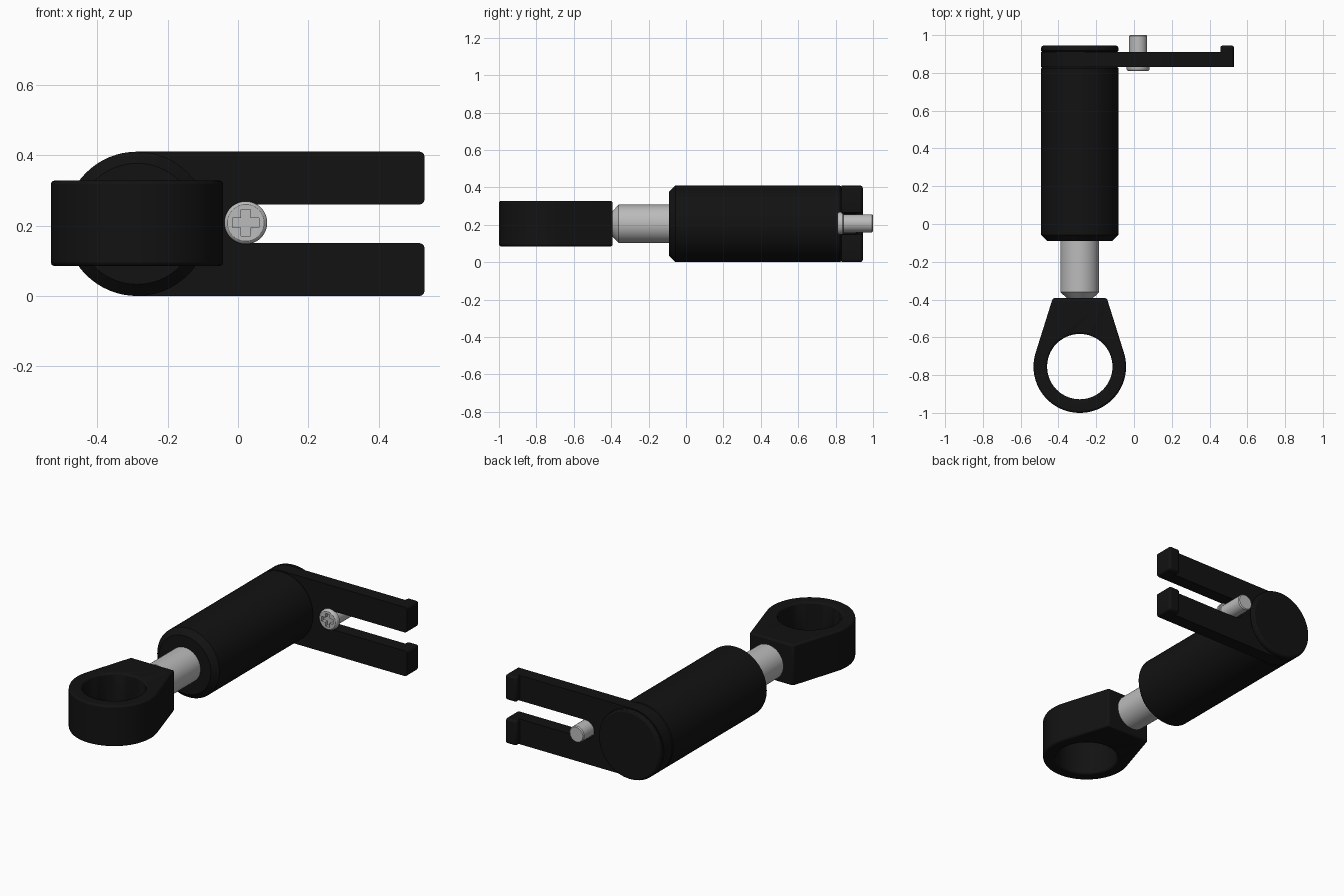
import bpy, bmesh
from math import sin, cos, pi, acos, atan2, hypot, radians

if "Cube" in bpy.data.objects:
    bpy.data.objects.remove(bpy.data.objects["Cube"])

AX, AZ = -0.287, 0.205          # axis of barrel and rod


def material(name, colour):
    m = bpy.data.materials.new(name)
    m.diffuse_color = colour
    m.use_nodes = True
    m.node_tree.nodes["Principled BSDF"].inputs["Base Color"].default_value = m.diffuse_color
    return m


BLACK = material("black_plastic", (0.006, 0.006, 0.006, 1))
STEEL = material("steel", (0.5, 0.5, 0.5, 1))


def finish(name, bm, mat, bevel=0):
    bmesh.ops.recalc_face_normals(bm, faces=bm.faces)
    me = bpy.data.meshes.new(name)
    bm.to_mesh(me)
    bm.free()
    ob = bpy.data.objects.new(name, me)
    bpy.context.collection.objects.link(ob)
    me.materials.append(mat)
    if bevel:
        b = ob.modifiers.new("bevel", "BEVEL")
        b.width, b.segments, b.limit_method = bevel, 2, "ANGLE"
        b.angle_limit = radians(40)
    bpy.ops.object.select_all(action="DESELECT")
    ob.select_set(True)
    bpy.context.view_layer.objects.active = ob
    bpy.ops.object.shade_smooth_by_angle(angle=radians(30))
    return ob


def lathe(name, profile, mat, x=AX, z=AZ, n=48):
    """Closed turned solid along y; profile is (radius, y) pairs."""
    bm = bmesh.new()
    rings = [[bm.verts.new((x + r * cos(2 * pi * i / n), y, z + r * sin(2 * pi * i / n)))
              for i in range(n)] for r, y in profile]
    for a, b in zip(rings, rings[1:]):
        for i in range(n):
            j = (i + 1) % n
            bm.faces.new((a[i], a[j], b[j], b[i]))
    bm.faces.new(rings[0])
    bm.faces.new(rings[-1])
    return finish(name, bm, mat)


def prism(name, outline, lo, hi, mat, axis="y", bevel=0):
    """Extrude a 2D outline along y (x,z outline) or z (x,y outline)."""
    bm = bmesh.new()
    put = (lambda p, t: (p[0], t, p[1])) if axis == "y" else (lambda p, t: (p[0], p[1], t))
    a = [bm.verts.new(put(p, lo)) for p in outline]
    b = [bm.verts.new(put(p, hi)) for p in outline]
    bm.faces.new(a)
    bm.faces.new(b)
    for i in range(len(a)):
        j = (i + 1) % len(a)
        bm.faces.new((a[i], a[j], b[j], b[i]))
    return finish(name, bm, mat, bevel)


def arc(cx, cy, r, a0, a1, n):
    return [(cx + r * cos(a0 + (a1 - a0) * i / n), cy + r * sin(a0 + (a1 - a0) * i / n))
            for i in range(n + 1)]


def cut(ob, cutter):
    m = ob.modifiers.new("cut", "BOOLEAN")
    m.operation, m.object, m.solver = "DIFFERENCE", cutter, "EXACT"
    cutter.hide_render = True
    bpy.context.view_layer.objects.active = ob
    bpy.ops.object.modifier_move_to_index(modifier=m.name, index=0)
    bpy.ops.object.modifier_apply(modifier=m.name)
    bpy.data.objects.remove(cutter)


# Barrel and the rod leaving it
lathe("barrel", [(0.172, -0.09), (0.205, -0.057), (0.205, 0.823), (0.198, 0.832)], BLACK, n=64)
lathe("rod", [(0.066, -0.405), (0.066, -0.395), (0.103, -0.36), (0.103, -0.08)], STEEL)

# Eye end: ring with straight flanks running tangent to a flat neck
EY, R, NW, NY = -0.755, 0.245, 0.143, -0.392
d = hypot(NW, NY - EY)
t = atan2(NY - EY, NW) - acos(R / d)          # tangent angle on the right side
ring = arc(AX, EY, R, pi - t, 2 * pi + t, 56)
eye = prism("eye_end", ring + [(AX + NW, NY), (AX - NW, NY)], 0.085, 0.328, BLACK,
            axis="z", bevel=0.01)
cut(eye, prism("eye_hole", arc(AX, EY, 0.173, 0, 2 * pi, 56)[:-1], 0, 0.5, BLACK, axis="z"))

# Fork plate: round heel, two prongs and a round-ended slot
c, xe, zt, SX, SR = 0.014, 0.53, 0.41, 0.022, 0.055


def prong_end(z0, z1):
    return arc(xe - c, z0 + c, c, -pi / 2, 0, 3) + arc(xe - c, z1 - c, c, 0, pi / 2, 3)


plate = (arc(AX, AZ, 0.205, pi / 2, 3 * pi / 2, 32) + prong_end(0, AZ - SR)
         + arc(SX, AZ, SR, 3 * pi / 2, pi / 2, 16) + prong_end(AZ + SR, zt))
prism("fork_plate", plate, 0.832, 0.91, BLACK)

# Hooks on the prong tips
for side, z0, z1 in (("lower", 0, AZ - SR), ("upper", AZ + SR, zt)):
    tip = [(0.457, z1), (0.457, z0)] + prong_end(z0, z1)
    prism(side + "_hook", tip, 0.89, 0.945, BLACK, bevel=0.012)

# Round cap on the back of the fork
lathe("back_cap", [(0.199, 0.905), (0.199, 0.912), (0.205, 0.918), (0.205, 0.932),
                   (0.201, 0.94), (0.193, 0.945)], BLACK, n=64)

# Cross-head screw through the slot
screw = lathe("screw", [(0.052, 0.81), (0.058, 0.814), (0.061, 0.82), (0.061, 0.838), (0.058, 0.842),
                        (0.048, 0.842), (0.048, 0.994), (0.043, 1.0)], STEEL, x=SX, z=AZ + 0.003)
L, w = 0.038, 0.014
cross = [(-w, -L), (w, -L), (w, -w), (L, -w), (L, w), (w, w),
         (w, L), (-w, L), (-w, w), (-L, w), (-L, -w), (-w, -w)]
cut(screw, prism("cross_recess", [(SX + x, AZ + 0.003 + z) for x, z in cross], 0.78, 0.832, STEEL))
